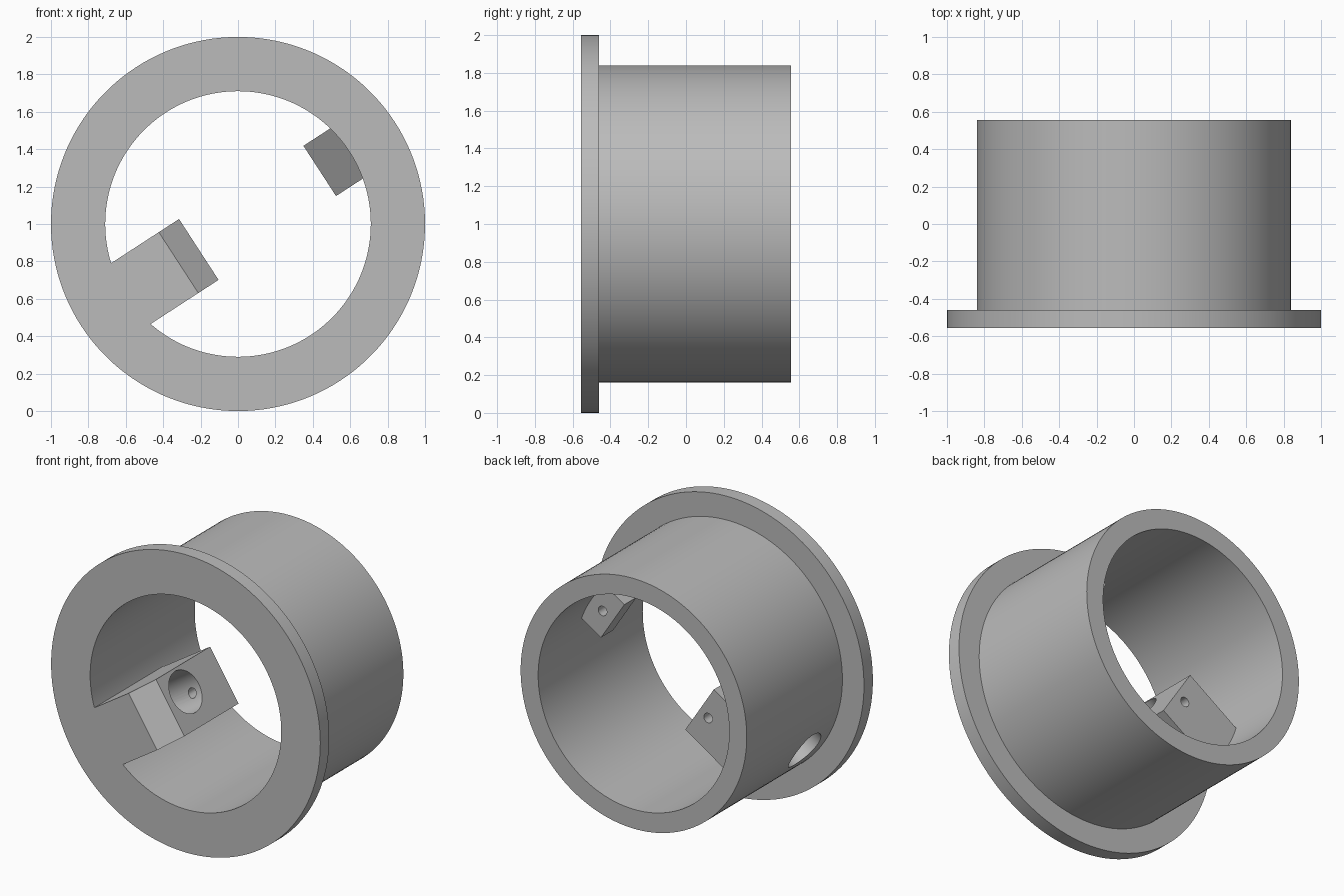
import bpy, bmesh, math
from mathutils import Matrix, Vector

old = bpy.data.objects.get("Cube")
if old:
    bpy.data.objects.remove(old, do_unlink=True)

FRONT, BACK = -0.555, 0.555
LUG_BACK = 0.155                      # rear face of both lugs
TILT = math.radians(33)               # lug axis above horizontal

grey = bpy.data.materials.new("plain grey")
grey.use_nodes = True
grey.diffuse_color = (0.5, 0.5, 0.5, 1)
grey.node_tree.nodes["Principled BSDF"].inputs["Base Color"].default_value = (0.5, 0.5, 0.5, 1)


def make_object(name, bm):
    bmesh.ops.recalc_face_normals(bm, faces=bm.faces)
    mesh = bpy.data.meshes.new(name)
    bm.to_mesh(mesh)
    bm.free()
    mesh.materials.append(grey)
    obj = bpy.data.objects.new(name, mesh)
    bpy.context.collection.objects.link(obj)
    return obj


def revolve(name, profile, steps=144):
    """Spin a closed (radius, y) profile around the y axis."""
    bm = bmesh.new()
    verts = [bm.verts.new((r, y, 0)) for r, y in profile]
    edges = [bm.edges.new((a, b)) for a, b in zip(verts, verts[1:] + verts[:1])]
    bmesh.ops.spin(bm, geom=verts + edges, cent=(0, 0, 0), axis=(0, 1, 0),
                   angle=math.tau, steps=steps, use_merge=True)
    bmesh.ops.remove_doubles(bm, verts=bm.verts, dist=1e-5)
    return make_object(name, bm)


def prism(name, profile, width):
    """Extrude an (x, y) profile symmetrically along z."""
    bm = bmesh.new()
    face = bm.faces.new([bm.verts.new((x, y, -width / 2)) for x, y in profile])
    new = bmesh.ops.extrude_face_region(bm, geom=[face])["geom"]
    moved = [v for v in new if isinstance(v, bmesh.types.BMVert)]
    bmesh.ops.translate(bm, verts=moved, vec=(0, 0, width))
    return make_object(name, bm)


def rod(name, start, end, radius, sides=48):
    a, b = Vector(start), Vector(end)
    spin = (b - a).to_track_quat('Z', 'Y').to_matrix().to_4x4()
    bm = bmesh.new()
    bmesh.ops.create_cone(bm, cap_ends=True, segments=sides, radius1=radius, radius2=radius,
                          depth=(b - a).length,
                          matrix=Matrix.Translation((a + b) / 2) @ spin)
    return make_object(name, bm)


def combine(target, tool, operation):
    mod = target.modifiers.new(operation, 'BOOLEAN')
    mod.operation, mod.solver, mod.object = operation, 'EXACT', tool
    bpy.context.view_layer.objects.active = target
    bpy.ops.object.modifier_apply(modifier=mod.name)
    bpy.data.objects.remove(tool, do_unlink=True)


# Flanged tube
sleeve = revolve("flanged_sleeve", [(0.71, FRONT), (1, FRONT), (1, -0.46),
                                    (0.84, -0.46), (0.84, BACK), (0.71, BACK)])

# Large lug flush with the flange, and small gusseted lug opposite
large = prism("large_lug", [(-0.78, FRONT), (-0.379, FRONT), (-0.25, FRONT + 0.135),
                            (-0.25, LUG_BACK), (-0.78, LUG_BACK)], 0.388)
small = prism("small_lug", [(0.78, -0.235), (0.521, 0.025),
                            (0.521, LUG_BACK), (0.78, LUG_BACK)], 0.32)
for lug in (large, small):
    combine(sleeve, lug, 'UNION')

# Radial bore through the large lug and wall, screw holes in the lug backs
for hole in (
    rod("radial_bore", (-0.15, -0.23, 0.036), (-1.1, -0.23, 0.036), 0.14),
    rod("large_lug_hole", (-0.325, -0.2, 0), (-0.325, 0.3, 0), 0.032, 24),
    rod("small_lug_hole", (0.61, 0.03, 0), (0.61, 0.3, 0), 0.032, 24),
):
    combine(sleeve, hole, 'DIFFERENCE')

# Place and shade
sleeve.rotation_euler = (0, -TILT, 0)
sleeve.location = (0, 0, 1)
bpy.ops.object.select_all(action='DESELECT')
sleeve.select_set(True)
bpy.context.view_layer.objects.active = sleeve
bpy.ops.object.shade_smooth_by_angle(angle=math.radians(30))
